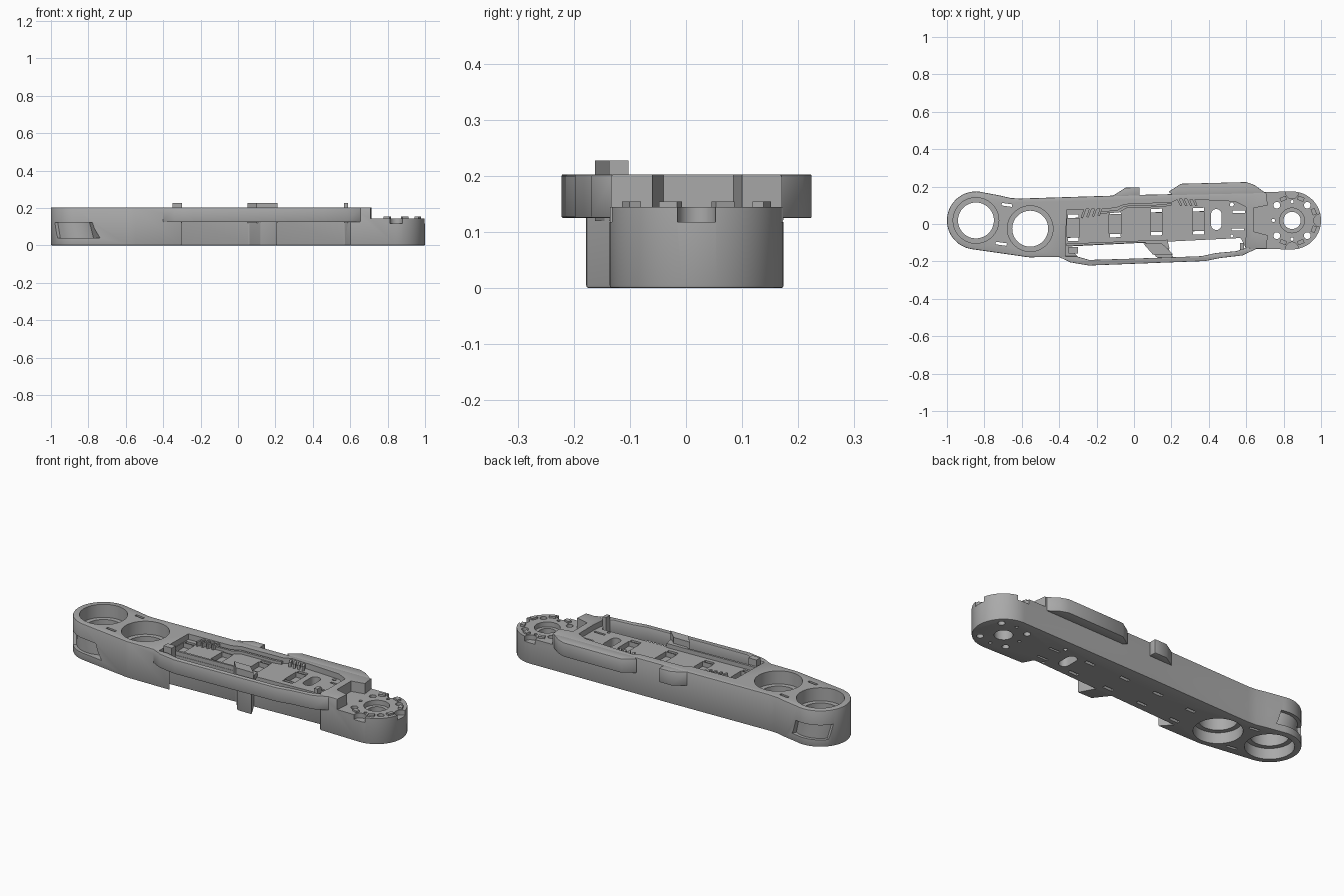
import bpy, bmesh, math
from mathutils import Vector

if "Cube" in bpy.data.objects:
    bpy.data.objects.remove(bpy.data.objects["Cube"])

grey = bpy.data.materials.new("plain_grey")
grey.diffuse_color = (0.40, 0.40, 0.40, 1)
grey.use_nodes = True
grey.node_tree.nodes["Principled BSDF"].inputs["Base Color"].default_value = grey.diffuse_color


def arc(cx, cy, r, a0, a1, n=24):
    return [(cx + r * math.cos(math.radians(a0 + (a1 - a0) * i / n)),
             cy + r * math.sin(math.radians(a0 + (a1 - a0) * i / n))) for i in range(n + 1)]


def circle(cx, cy, r, n=40):
    return arc(cx, cy, r, 0, 360, n)[:-1]


def box(cx, cy, w, h, angle=0, skew=0):
    c, s = math.cos(math.radians(angle)), math.sin(math.radians(angle))
    pts = [(-w / 2 - skew, -h / 2), (w / 2 - skew, -h / 2), (w / 2 + skew, h / 2), (-w / 2 + skew, h / 2)]
    return [(cx + x * c - y * s, cy + x * s + y * c) for x, y in pts]


def finish(name, bm):
    bmesh.ops.recalc_face_normals(bm, faces=bm.faces)
    me = bpy.data.meshes.new(name)
    bm.to_mesh(me)
    bm.free()
    me.materials.append(grey)
    ob = bpy.data.objects.new(name, me)
    bpy.context.collection.objects.link(ob)
    return ob


def prisms(name, polys, z0, z1):
    """Upright prisms from a list of plan outlines."""
    bm = bmesh.new()
    for p in polys:
        lo = [bm.verts.new((x, y, z0)) for x, y in p]
        hi = [bm.verts.new((x, y, z1)) for x, y in p]
        bm.faces.new(lo[::-1])
        bm.faces.new(hi)
        for i in range(len(p)):
            j = (i + 1) % len(p)
            bm.faces.new((lo[i], lo[j], hi[j], hi[i]))
    return finish(name, bm)


def curved_window(name, cx, cy, r0, r1, a0, a1, lean, z0, z1, n=16):
    """Block bent round a vertical axis, with leaning ends."""
    bm = bmesh.new()
    rings = []
    for i in range(n + 1):
        ring = []
        for r, z, d in ((r0, z0, lean), (r1, z0, lean), (r1, z1, 0), (r0, z1, 0)):
            a = math.radians(a0 + (a1 - a0) * i / n + d)
            ring.append(bm.verts.new((cx + r * math.cos(a), cy + r * math.sin(a), z)))
        rings.append(ring)
    for p, q in zip(rings, rings[1:]):
        for k in range(4):
            bm.faces.new((p[k], p[(k + 1) % 4], q[(k + 1) % 4], q[k]))
    bm.faces.new(rings[0])
    bm.faces.new(rings[-1])
    return finish(name, bm)


def apply_mod(ob, mod):
    bpy.context.view_layer.objects.active = ob
    bpy.ops.object.modifier_apply(modifier=mod.name)


def cut(ob, cutter):
    m = ob.modifiers.new("cut", 'BOOLEAN')
    m.operation, m.solver, m.object = 'DIFFERENCE', 'EXACT', cutter
    apply_mod(ob, m)
    bpy.data.objects.remove(cutter)


def bevel(ob, width):
    m = ob.modifiers.new("edge", 'BEVEL')
    m.width, m.segments, m.limit_method, m.angle_limit = width, 2, 'ANGLE', math.radians(50)
    apply_mod(ob, m)


# Main arm: rounded ends, notched front edge
outline = (arc(-0.845, 0.019, 0.155, 75, 260, 40)
           + arc(-0.555, -0.025, 0.153, 257, 272, 4)
           + [(-0.30, -0.176), (-0.35, -0.12), (0.06, -0.10), (0.12, -0.178), (0.21, -0.178),
              (0.165, -0.095), (0.57, -0.075), (0.60, -0.132)]
           + arc(0.845, 0.019, 0.155, -92, 91, 40)
           + [(0.0, 0.155), (-0.61, 0.136), (-0.66, 0.139), (-0.72, 0.153)])
arm = prisms("main_arm", [outline], 0, 0.203)
bevel(arm, 0.005)

# Lowered right end behind a stepped edge
cut(arm, prisms("cut_step", [[(0.69, -0.3), (1.2, -0.3), (1.2, 0.3), (0.69, 0.3), (0.715, 0.10),
                              (0.64, 0.085), (0.64, -0.04), (0.715, -0.06)]], 0.145, 0.4))
# Sunken deck in the middle
cut(arm, prisms("cut_deck", [[(-0.37, -0.3), (0.57, -0.3), (0.60, -0.05), (0.60, 0.09), (0.54, 0.12),
                              (0.24, 0.135), (0.20, 0.115), (-0.05, 0.105), (-0.10, 0.085),
                              (-0.36, 0.075)]], 0.172, 0.4))

# Two large stepped bores
bores = [(-0.845, 0.019), (-0.555, -0.025)]
cut(arm, prisms("cut_bore", [circle(x, y, 0.096, 64) for x, y in bores], -0.1, 0.4))
cut(arm, prisms("cut_bore_top", [circle(x, y, 0.122, 64) for x, y in bores], 0.13, 0.4))
cut(arm, prisms("cut_bore_bottom", [circle(x, y, 0.122, 64) for x, y in bores], -0.1, 0.06))

# Deck pockets with a through slot at each end
pockets = [(-0.325, -0.02), (-0.10, 0.0), (0.12, 0.01), (0.345, 0.015)]
cut(arm, prisms("cut_pockets", [box(x, y, 0.066, 0.10) for x, y in pockets], 0.145, 0.4))
cut(arm, prisms("cut_slots", [box(x, y + s * 0.062, 0.058, 0.018, 2)
                              for x, y in pockets for s in (-1, 1)], -0.1, 0.4))

# Oval opening, narrow slots and small round holes
oval = arc(0.44, 0.052, 0.028, 0, 180, 12) + arc(0.44, -0.004, 0.028, 180, 360, 12)
cut(arm, prisms("cut_openings", [oval, box(-0.68, 0.102, 0.055, 0.014, -8),
                                 box(-0.71, -0.106, 0.06, 0.014, -8),
                                 box(0.56, 0.066, 0.065, 0.012), box(0.555, -0.03, 0.065, 0.012),
                                 circle(0.523, 0.104, 0.011, 16),
                                 circle(0.523, -0.064, 0.008, 16)], -0.1, 0.4))

# Hub: centre hole, ring of bolt holes, rim notches
hx, hy = 0.845, 0.019


def around(angles, r):
    return [(hx + r * math.cos(math.radians(a)), hy + r * math.sin(math.radians(a))) for a in angles]


cut(arm, prisms("cut_hub", [circle(hx, hy, 0.046)]
                + [circle(x, y, 0.018, 20) for x, y in around((45, 135, 225, 315), 0.115)]
                + [circle(x, y, 0.009, 12) for x, y in around((90, 180, 270), 0.10)], -0.1, 0.4))
cut(arm, prisms("cut_hub_recess", [circle(hx, hy, 0.066)]
                + [circle(x, y, 0.034, 24) for x, y in around((0, 90, 270), 0.15)], 0.118, 0.4))

# Slanted side recesses round the left end
cut(arm, curved_window("cut_front_window", *bores[0], 0.137, 0.22, 210, 292, 10, 0.04, 0.122))
cut(arm, curved_window("cut_back_window", *bores[0], 0.137, 0.22, 150, 72, -10, 0.04, 0.122))

# Outer guards along both sides
front_rail = prisms("front_guard", [[(-0.41, -0.172), (-0.34, -0.205), (-0.24, -0.222), (0.38, -0.198),
                                     (0.46, -0.182), (0.58, -0.168), (0.66, -0.130), (0.59, -0.128),
                                     (0.55, -0.145), (0.44, -0.155), (0.36, -0.172), (0.0, -0.185),
                                     (-0.24, -0.192), (-0.31, -0.172)]], 0.125, 0.203)
back_rail = prisms("back_guard", [[(0.70, 0.168), (0.645, 0.208), (0.60, 0.224), (0.25, 0.215),
                                   (0.185, 0.172), (0.22, 0.145), (0.62, 0.15)]], 0.125, 0.203)
back_lug = prisms("back_lug", [[(0.03, 0.15), (0.03, 0.196), (-0.045, 0.194), (-0.115, 0.15)]],
                  0.125, 0.203)
for ob in (front_rail, back_rail, back_lug):
    bevel(ob, 0.003)

# Front wall strip along the deck and raised clips
prisms("front_deck_rim", [[(-0.36, -0.118), (0.06, -0.098), (0.09, -0.130), (0.19, -0.130),
                           (0.18, -0.094), (0.18, -0.084), (0.06, -0.088), (-0.36, -0.105)]],
       0.165, 0.195)
prisms("front_clips", [[(0.05, -0.105), (0.15, -0.105), (0.21, -0.162), (0.10, -0.162)],
                       box(-0.325, -0.14, 0.05, 0.035), box(0.577, -0.12, 0.02, 0.035)], 0.12, 0.228)

# Slats and a stepped strip on the deck
prisms("deck_slats", [box(-0.27 + i * 0.03, 0.058 + i * 0.004, 0.012, 0.055, -20) for i in range(4)]
       + [box(0.24 + i * 0.027, 0.125, 0.012, 0.06, 25) for i in range(4)], 0.165, 0.197)
prisms("deck_strip", [[(-0.18, 0.055), (-0.08, 0.062), (-0.04, 0.085), (0.16, 0.092), (0.20, 0.10),
                       (0.20, 0.112), (0.15, 0.104), (-0.05, 0.097), (-0.09, 0.074), (-0.18, 0.067)]],
       0.165, 0.187)

# Hub posts
prisms("hub_posts", [box(x, y, 0.035, 0.022, a + 90) for a, (x, y) in
                     ((a, around((a,), 0.125)[0]) for a in (22, 68, 112, 248, 292, 338))], 0.13, 0.155)

# Smooth curved faces, keep edges sharp
bpy.ops.object.select_all(action='DESELECT')
for ob in bpy.context.scene.objects:
    ob.select_set(True)
bpy.context.view_layer.objects.active = arm
bpy.ops.object.shade_smooth_by_angle(angle=math.radians(30))
